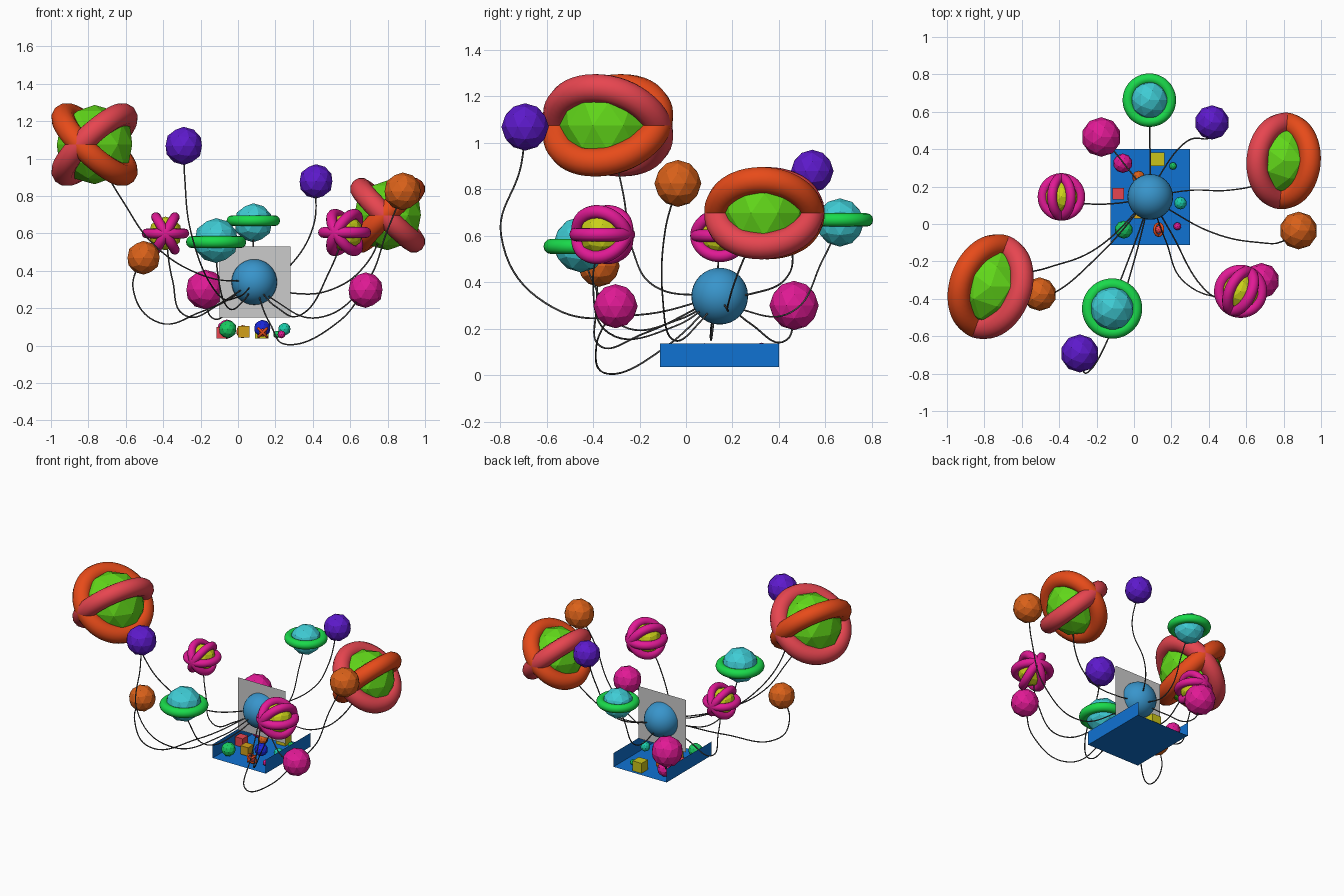
import bpy, math
from mathutils import Matrix

if "Cube" in bpy.data.objects:
    bpy.data.objects.remove(bpy.data.objects["Cube"])

MATS = {}
COL = dict(red=(.8, .06, .08), scarlet=(.8, .07, .01), green=(.12, .68, .01), lime=(.6, .65, .01),
           magenta=(.75, .01, .3), cyan=(.05, .6, .66), ring_green=(.01, .7, .07), purple=(.11, .01, .6),
           orange=(.7, .12, .01), core=(.04, .3, .6), tray=(.005, .17, .65), wire=(.08, .08, .08),
           yellow=(.6, .55, .01), gold=(.65, .35, .01), jade=(.01, .6, .12), teal=(.01, .6, .4),
           blue=(.01, .02, .7))


def finish(name, color, smooth=False):
    o = bpy.context.object
    o.name = name
    if color:
        if color not in MATS:
            MATS[color] = bpy.data.materials.new(color)
            MATS[color].diffuse_color = (*COL[color], 1)
        o.data.materials.append(MATS[color])
    if smooth:
        bpy.ops.object.shade_smooth()
    return o


def ball(name, p, r, color):
    bpy.ops.mesh.primitive_ico_sphere_add(subdivisions=2, radius=r, location=p)
    return finish(name, color)


def ring(name, p, R, r, color, tilt=0, yaw=0):
    bpy.ops.mesh.primitive_torus_add(major_radius=R, minor_radius=r, major_segments=48, minor_segments=12)
    o = finish(name, color, True)
    o.matrix_world = (Matrix.Translation(p) @ Matrix.Rotation(math.radians(yaw), 4, 'Z')
                      @ Matrix.Rotation(math.radians(tilt), 4, 'Y'))
    return o


def cube(name, p, s, color):
    bpy.ops.mesh.primitive_cube_add(size=s, location=p)
    return finish(name, color)


def sheet(name, p, sx, sy, color, rot=(0, 0, 0)):
    bpy.ops.mesh.primitive_plane_add(size=1, location=p, rotation=rot)
    o = finish(name, color)
    o.scale = (sx, sy, 1)
    return o


def wire(name, pts):
    cu = bpy.data.curves.new(name, 'CURVE')
    cu.dimensions = '3D'
    cu.bevel_depth = .004
    cu.bevel_resolution = 1
    cu.resolution_u = 10
    sp = cu.splines.new('BEZIER')
    sp.bezier_points.add(len(pts) - 1)
    for b, p in zip(sp.bezier_points, pts):
        b.co = p
        b.handle_left_type = b.handle_right_type = 'AUTO'
    o = bpy.data.objects.new(name, cu)
    bpy.context.collection.objects.link(o)
    bpy.context.view_layer.objects.active = o
    finish(name, 'wire')


# central sphere with upright glow panel
C = (.087, .145, .34)
bpy.ops.mesh.primitive_uv_sphere_add(segments=32, ring_count=16, radius=.122, location=C)
finish('core_sphere', 'core', True)
sheet('glow_panel', (.09, C[1], .34), .38, .38, None, (math.pi / 2, 0, 0))

# open-ended tray: floor and two side walls
sheet('tray_floor', (.0875, .145, .036), .425, .512, 'tray')
for n, x in (('left', -.125), ('right', .3)):
    sheet('tray_wall_' + n, (x, .145, .086), .1, .512, 'tray', (0, math.pi / 2, 0))

# large green globes with crossed rings
for n, p, R, r, b, yaw, cols in (
        ('left', (-.767, -.335, 1.075), .225, .063, .212, -20, ('scarlet', 'red')),
        ('right', (.8, .337, .697), .2, .059, .187, -5, ('red', 'scarlet'))):
    ball('big_globe_' + n, p, b, 'green')
    for t, c in zip((45, -45), cols):
        ring('big_globe_ring_' + n, p, R, r, c, t, yaw)

# lime globes with three crossed rings
for n, p, R, r, b, yaw in (('left', (-.388, .145, .6), .101, .026, .09, 0),
                           ('right', (.57, -.36, .605), .113, .029, .1, -25)):
    ball('lime_globe_' + n, p, b, 'lime')
    for t in (0, 60, 120):
        ring('lime_globe_ring_' + n, p, R, r, 'magenta', t, yaw)

# cyan ringed planets
for n, p, R, r, b in (('front', (-.117, -.452, .562), .128, .033, .12),
                      ('back', (.082, .662, .657), .114, .029, .104)):
    ball('planet_' + n, p, b, 'cyan')
    ring('planet_ring_' + n, (p[0], p[1], p[2] - .008 if n == 'front' else .668), R, r, 'ring_green')

# plain balls
for n, p, r, c in (('purple_ball_left', (-.29, -.692, 1.068), .102, 'purple'),
                   ('purple_ball_right', (.417, .543, .878), .092, 'purple'),
                   ('orange_ball_left', (-.505, -.375, .47), .09, 'orange'),
                   ('orange_ball_right', (.88, -.035, .825), .101, 'orange'),
                   ('magenta_ball_left', (-.175, .465, .3), .106, 'magenta'),
                   ('magenta_ball_right', (.682, -.303, .297), .095, 'magenta')):
    ball(n, p, r, c)

# hanging wires from each ball to the core
for n, pts in {
    'big_left': [(-.75, -.32, 1), (-.62, -.27, .78), (-.45, -.23, .54), (-.2, -.13, .38)],
    'orange_left': [(-.52, -.375, .47), (-.56, -.385, .3), (-.45, -.38, .135), (-.2, -.18, .18)],
    'purple_left': [(-.29, -.69, 1.06), (-.285, -.71, .9), (-.25, -.795, .6), (-.12, -.57, .29), (0, -.2, .26)],
    'planet_front': [(-.117, -.45, .56), (-.11, -.4, .4), (-.06, -.27, .21), (.03, -.03, .24)],
    'lime_left': [(-.388, .145, .6), (-.35, .13, .35), (-.28, .11, .16), (-.1, .11, .22)],
    'magenta_left': [(-.175, .465, .3), (-.14, .43, .15), (-.02, .28, .22)],
    'planet_back': [(.082, .66, .65), (.083, .59, .5), (.085, .45, .27), (.087, .25, .28)],
    'purple_right': [(.417, .543, .87), (.4, .46, .63), (.28, .44, .43), (.15, .28, .35)],
    'big_right': [(.8, .337, .7), (.68, .22, .43), (.5, .18, .3), (.3, .18, .28)],
    'orange_right': [(.88, -.035, .82), (.8, -.09, .62), (.68, -.1, .33), (.43, -.05, .15), (.2, .07, .24)],
    'lime_right': [(.57, -.36, .6), (.49, -.4, .4), (.36, -.33, .18), (.2, -.05, .21)],
    'magenta_right': [(.68, -.303, .3), (.54, -.385, .13), (.28, -.32, .005), (.17, -.09, .12)],
}.items():
    wire('wire_' + n, pts + [C])

# miniatures lying in the tray
ball('mini_magenta_ball', (-.06, .325, .088), .052, 'magenta')
ball('mini_jade_ball', (-.055, -.03, .088), .048, 'jade')
ball('mini_tiny_green_ball', (.208, .31, .06), .02, 'jade')
ball('mini_teal_ball', (.248, .112, .088), .034, 'teal')
ball('mini_tiny_magenta_ball', (.232, -.012, .06), .021, 'magenta')
ball('mini_orange_ball', (.025, .25, .075), .035, 'orange')
ball('mini_blue_ball', (.13, .08, .093), .045, 'blue')
cube('mini_red_cube', (-.085, .162, .07), .062, 'red')
cube('mini_yellow_cube', (.126, .345, .073), .072, 'yellow')
cube('mini_gold_cube', (.03, .06, .075), .062, 'gold')
for t in (45, -45):
    ring('mini_red_ring', (.132, -.03, .07), .032, .007, 'scarlet', t)
ball('mini_ring_core', (.132, -.03, .07), .022, 'red')

for m in bpy.data.materials:
    if m.users and not m.is_grease_pencil:
        m.use_nodes = True
        m.node_tree.nodes["Principled BSDF"].inputs["Base Color"].default_value = m.diffuse_color
